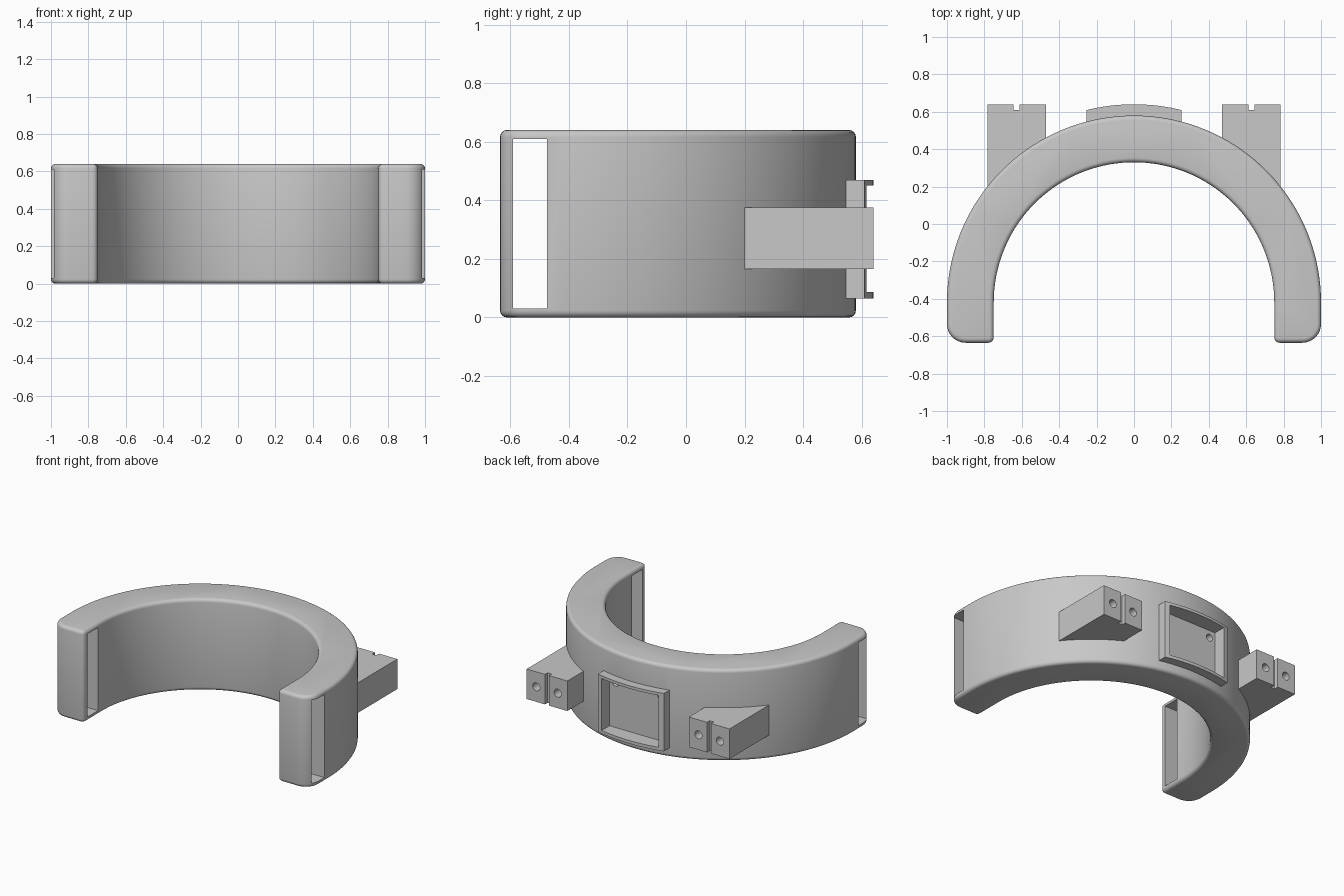
import bpy, bmesh, math
from mathutils import Matrix, Vector

cube = bpy.data.objects.get("Cube")
if cube:
    bpy.data.objects.remove(cube, do_unlink=True)

grey = bpy.data.materials.new("plain grey")
grey.use_nodes = True
colour = (0.58, 0.58, 0.58, 1)
grey.diffuse_color = colour
grey.node_tree.nodes["Principled BSDF"].inputs["Base Color"].default_value = colour

CY = -0.42      # centre of the band's arcs
FRONT = -0.635  # ends of the legs
HEIGHT = 0.64


def finish(bm, name):
    bmesh.ops.recalc_face_normals(bm, faces=bm.faces)
    mesh = bpy.data.meshes.new(name)
    bm.to_mesh(mesh)
    bm.free()
    mesh.materials.append(grey)
    ob = bpy.data.objects.new(name, mesh)
    bpy.context.collection.objects.link(ob)
    return ob


def arc(cx, cy, r, start, end, steps):
    angles = [math.radians(start + (end - start) * i / steps) for i in range(steps + 1)]
    return [(cx + r * math.cos(a), cy + r * math.sin(a)) for a in angles]


def prism(name, outline, z0, z1, rim=0):
    """Extrude an xy outline, optionally rounding the top and bottom rims."""
    bm = bmesh.new()
    face = bm.faces.new([bm.verts.new((x, y, z0)) for x, y in outline])
    new = bmesh.ops.extrude_face_region(bm, geom=[face])["geom"]
    bmesh.ops.translate(bm, vec=(0, 0, z1 - z0),
                        verts=[v for v in new if isinstance(v, bmesh.types.BMVert)])
    if rim:
        rims = [e for e in bm.edges if abs(e.verts[0].co.z - e.verts[1].co.z) < 1e-5]
        bmesh.ops.bevel(bm, geom=rims, offset=rim, segments=4, profile=0.5, affect='EDGES')
    return finish(bm, name)


def box(name, x0, x1, y0, y1, z0, z1):
    return prism(name, [(x0, y0), (x1, y0), (x1, y1), (x0, y1)], z0, z1)


def drill(x, y0, y1, z, r):
    bm = bmesh.new()
    turn = Matrix.Translation(Vector((x, (y0 + y1) / 2, z))) @ Matrix.Rotation(math.pi / 2, 4, 'X')
    bmesh.ops.create_cone(bm, cap_ends=True, segments=24, radius1=r, radius2=r,
                          depth=y1 - y0, matrix=turn)
    return finish(bm, "drill")


def cut(ob, cutters):
    bpy.context.view_layer.objects.active = ob
    for c in cutters:
        mod = ob.modifiers.new("cut", 'BOOLEAN')
        mod.operation, mod.solver, mod.object = 'DIFFERENCE', 'EXACT', c
        bpy.ops.object.modifier_apply(modifier=mod.name)


def discard(cutters):
    for c in cutters:
        bpy.data.objects.remove(c, do_unlink=True)


# Curved band with straight legs and rounded leg ends
R, r, big, small = 1.0, 0.75, 0.1, 0.028
outline = arc(0, CY, R, 0, 180, 72)
outline += arc(-R + big, FRONT + big, big, 180, 270, 8)
outline += arc(-r - small, FRONT + small, small, 270, 360, 4)
outline += arc(0, CY, r, 180, 0, 72)
outline += arc(r + small, FRONT + small, small, 180, 270, 4)
outline += arc(R - big, FRONT + big, big, 270, 360, 8)
band = prism("curved_band", outline, 0, HEIGHT, rim=0.024)

# Curved frame on the back of the band
a = math.degrees(math.asin(0.255 / 1.06))
b = math.degrees(math.asin(0.255 / 0.98))
frame = prism("back_frame", arc(0, CY, 1.06, 90 - a, 90 + a, 20)
              + arc(0, CY, 0.98, 90 + b, 90 - b, 20), 0.065, 0.47)

# Strap slots, frame pocket and pocket holes
slots = [box("slot", s - 0.4, s + 0.4, -0.59, -0.475, 0.03, 0.61) for s in (-0.9, 0.9)]
pocket = box("pocket", -0.22, 0.22, 0.53, 0.8, 0.087, 0.45)
holes = [drill(s * 0.175, 0.43, 0.6, 0.4, 0.025) for s in (-1, 1)]
cut(band, slots + [pocket] + holes)
cut(frame, [pocket])
discard(slots + [pocket] + holes)

# Mounting blocks with a central groove and two screw holes each
blocks = []
for name, s in (("left_mount", 1), ("right_mount", -1)):
    mid = s * 0.627
    block = box(name, mid - 0.157, mid + 0.157, 0.19, 0.64, 0.165, 0.375)
    tools = [box("groove", mid - 0.016, mid + 0.016, 0.61, 0.7, 0.1, 0.45)]
    tools += [drill(mid + d, 0.52, 0.7, 0.27, 0.028) for d in (-0.083, 0.083)]
    cut(block, tools)
    discard(tools)
    blocks.append(block)

# Smooth the curves and keep the edges sharp
bpy.ops.object.select_all(action='DESELECT')
for ob in [band, frame] + blocks:
    ob.select_set(True)
bpy.context.view_layer.objects.active = band
bpy.ops.object.shade_smooth_by_angle(angle=math.radians(30))
